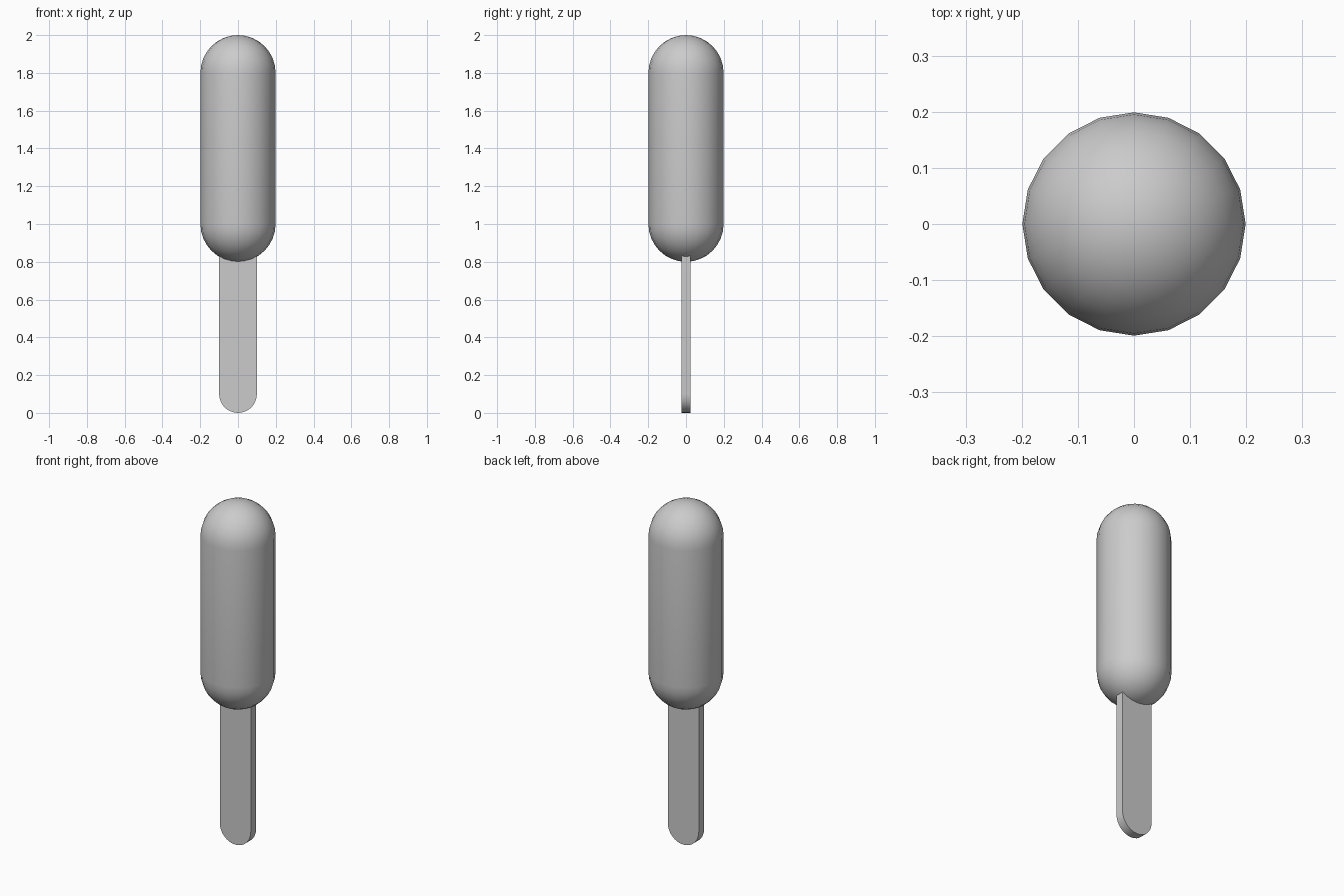
import bpy, bmesh, math
from mathutils import Vector

if "Cube" in bpy.data.objects:
    bpy.data.objects.remove(bpy.data.objects["Cube"])

R, LOW, HIGH = 0.199, 1.0, 1.8      # body radius and cap centres
SIDES, CAP = 20, 8


def finish(bm, name):
    bmesh.ops.remove_doubles(bm, verts=bm.verts, dist=1e-5)
    bmesh.ops.recalc_face_normals(bm, faces=bm.faces)
    mesh = bpy.data.meshes.new(name)
    bm.to_mesh(mesh)
    bm.free()
    ob = bpy.data.objects.new(name, mesh)
    bpy.context.collection.objects.link(ob)
    bpy.ops.object.select_all(action='DESELECT')
    ob.select_set(True)
    bpy.context.view_layer.objects.active = ob
    bpy.ops.object.shade_smooth_by_angle(angle=math.radians(35))
    return ob


# Frozen body: capsule profile spun around z
bm = bmesh.new()
profile = []
for centre, start in ((LOW, -math.pi / 2), (HIGH, 0)):
    for i in range(CAP + 1):
        a = start + i / CAP * math.pi / 2
        profile.append(bm.verts.new((R * math.cos(a), 0, centre + 0.2 * math.sin(a))))
edges = [bm.edges.new(pair) for pair in zip(profile, profile[1:])]
bmesh.ops.spin(bm, geom=profile + edges, cent=(0, 0, 0), axis=(0, 0, 1),
               angle=math.tau, steps=SIDES, use_duplicate=False)
finish(bm, "ice_body")

# Flat stick: round-ended outline extruded through its thickness
bm = bmesh.new()
outline = [(0.1, 1.0), (-0.1, 1.0)]
for i in range(17):
    a = math.pi + i / 16 * math.pi
    outline.append((0.1 * math.cos(a), 0.1 + 0.1 * math.sin(a)))
face = bm.faces.new([bm.verts.new((x, -0.025, z)) for x, z in outline])
side = bmesh.ops.extrude_face_region(bm, geom=[face], use_keep_orig=True)
bmesh.ops.translate(bm, vec=Vector((0, 0.05, 0)),
                    verts=[v for v in side["geom"] if isinstance(v, bmesh.types.BMVert)])
finish(bm, "stick")
